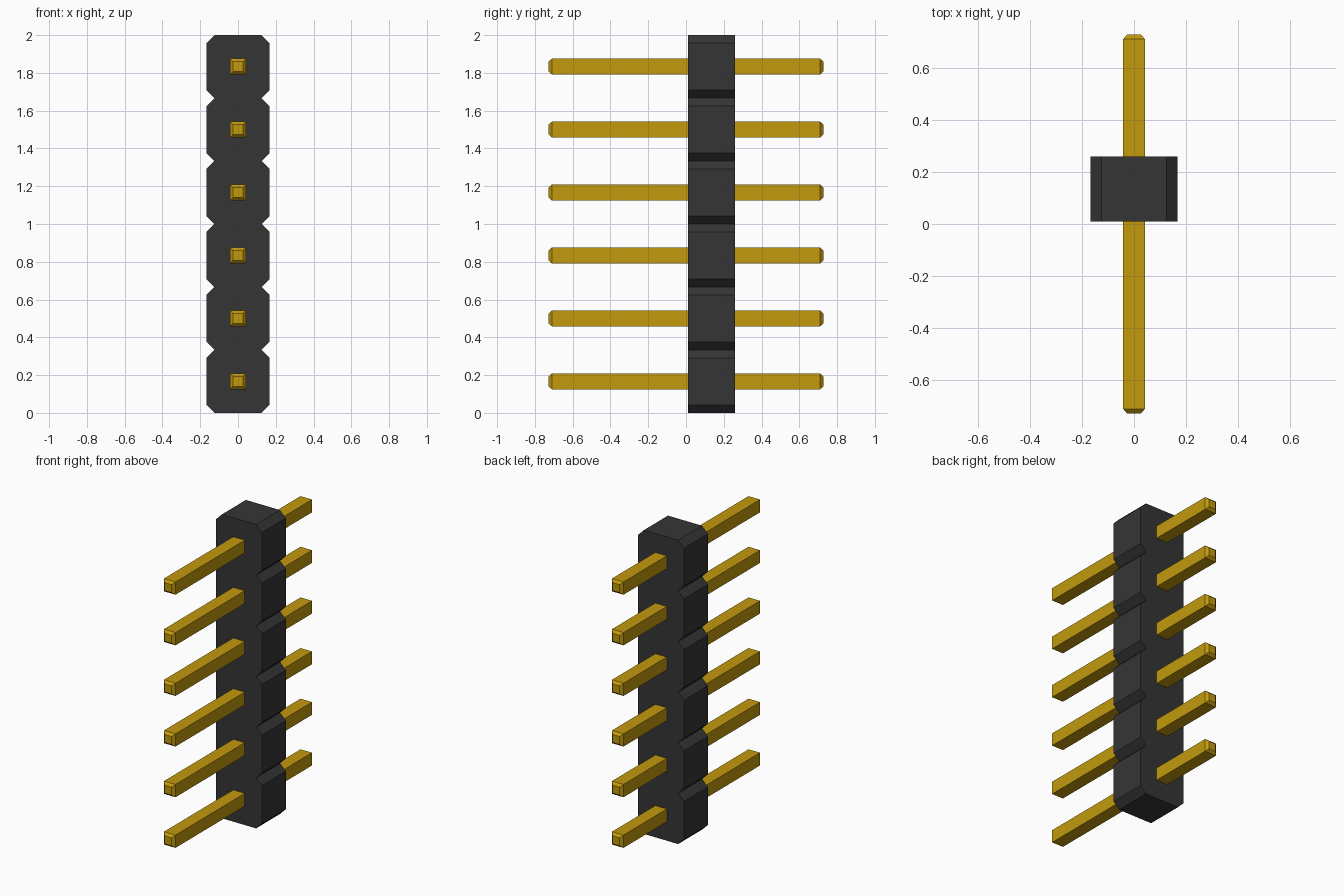
import bpy
import bmesh

cube = bpy.data.objects.get("Cube")
if cube:
    bpy.data.objects.remove(cube, do_unlink=True)

COUNT = 6
PITCH = 2.0 / COUNT
HALF = PITCH / 2
CHAMFER = 0.042
BODY_Y = (0.01, 0.26)
PIN_HALF, PIN_TIP, PIN_END, TIP_LEN = 0.042, 0.026, 0.727, 0.017


def make_material(name, color):
    mat = bpy.data.materials.new(name)
    mat.use_nodes = True
    mat.diffuse_color = color
    bsdf = mat.node_tree.nodes["Principled BSDF"]
    bsdf.inputs["Base Color"].default_value = color
    bsdf.inputs["Roughness"].default_value = 0.6
    return mat


def loft(name, sections, mat):
    """Join matching cross-sections into a closed flat-shaded solid."""
    bm = bmesh.new()
    rings = [[bm.verts.new(p) for p in section] for section in sections]
    for a, b in zip(rings, rings[1:]):
        for i in range(len(a)):
            j = (i + 1) % len(a)
            bm.faces.new((a[i], a[j], b[j], b[i]))
    bm.faces.new(rings[0])
    bm.faces.new(rings[-1])
    bmesh.ops.recalc_face_normals(bm, faces=bm.faces)
    mesh = bpy.data.meshes.new(name)
    bm.to_mesh(mesh)
    bm.free()
    mesh.materials.append(mat)
    obj = bpy.data.objects.new(name, mesh)
    bpy.context.collection.objects.link(obj)
    return obj


black = make_material("black plastic", (0.036, 0.036, 0.036, 1))
gold = make_material("gold plating", (0.54, 0.32, 0.004, 1))

# Housing: a row of chamfered cells sharing their notch points
right_edge = [(HALF - CHAMFER, 0)]
for i in range(COUNT):
    z = i * PITCH
    right_edge += [(HALF, z + CHAMFER), (HALF, z + PITCH - CHAMFER),
                   (HALF - CHAMFER, z + PITCH)]
outline = right_edge + [(-x, z) for x, z in reversed(right_edge)]
loft("housing", [[(x, y, z) for x, z in outline] for y in BODY_Y], black)

# Pins: square bars with tapered tips, one through each cell
pin_profile = [(-PIN_END, PIN_TIP), (-PIN_END + TIP_LEN, PIN_HALF),
               (PIN_END - TIP_LEN, PIN_HALF), (PIN_END, PIN_TIP)]
corners = [(-1, -1), (1, -1), (1, 1), (-1, 1)]
for i in range(COUNT):
    pin = loft(f"pin_{i + 1}",
               [[(sx * h, y, sz * h) for sx, sz in corners] for y, h in pin_profile], gold)
    pin.location.z = (i + 0.5) * PITCH
